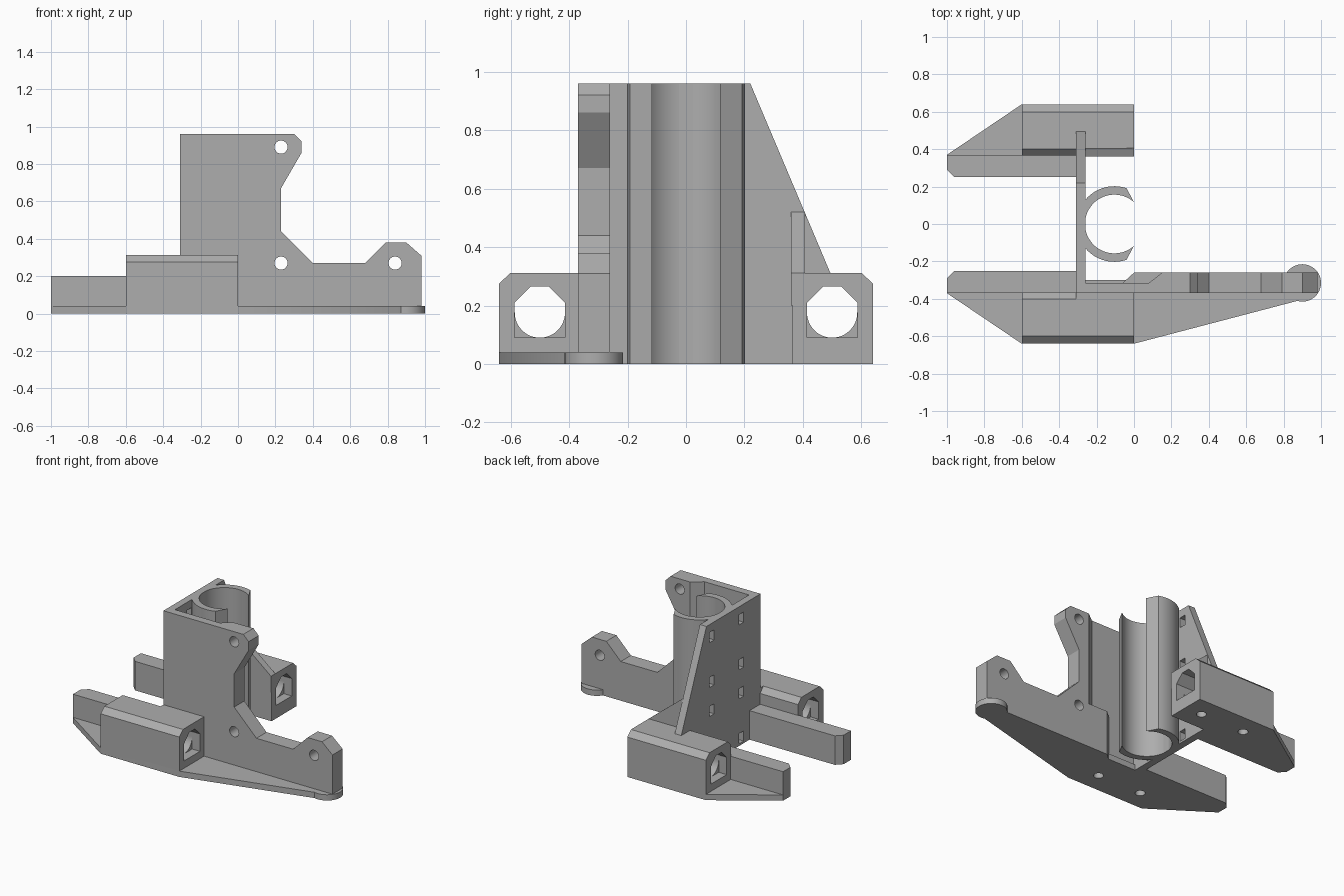
import bpy, bmesh, math
from mathutils import Vector

cube = bpy.data.objects.get("Cube")
if cube:
    bpy.data.objects.remove(cube, do_unlink=True)

grey = bpy.data.materials.new("plain_grey")
grey.use_nodes = True
COLOUR = (0.42, 0.42, 0.42, 1)
grey.diffuse_color = COLOUR
grey.node_tree.nodes["Principled BSDF"].inputs["Base Color"].default_value = COLOUR


def prism(name, outline, axis, lo, hi):
    """Extrude a 2D outline along an axis; the outline uses the other two axes in order."""
    def place(p, d):
        return {"x": (d, p[0], p[1]), "y": (p[0], d, p[1]), "z": (p[0], p[1], d)}[axis]
    bm = bmesh.new()
    face = bm.faces.new([bm.verts.new(place(p, lo)) for p in outline])
    ext = bmesh.ops.extrude_face_region(bm, geom=[face])
    step = Vector(place((0, 0), hi - lo))
    bmesh.ops.translate(bm, vec=step, verts=[v for v in ext["geom"] if isinstance(v, bmesh.types.BMVert)])
    bmesh.ops.recalc_face_normals(bm, faces=bm.faces)
    mesh = bpy.data.meshes.new(name)
    bm.to_mesh(mesh)
    bm.free()
    mesh.materials.append(grey)
    obj = bpy.data.objects.new(name, mesh)
    bpy.context.collection.objects.link(obj)
    return obj


def rect(a0, b0, a1, b1):
    return [(a0, b0), (a1, b0), (a1, b1), (a0, b1)]


def arc(cx, cy, r, start, end, n=32):
    steps = [math.radians(start + (end - start) * i / n) for i in range(n + 1)]
    return [(cx + r * math.cos(t), cy + r * math.sin(t)) for t in steps]


def circle(cx, cy, r, n=32):
    return arc(cx, cy, r, 0, 360, n)[:-1]


def cut(obj, cutters):
    """Subtract each cutter from the part."""
    bpy.context.view_layer.objects.active = obj
    for c in cutters:
        c.hide_render = True
        mod = obj.modifiers.new("cut", "BOOLEAN")
        mod.operation, mod.solver, mod.object = "DIFFERENCE", "EXACT", c
        bpy.ops.object.modifier_apply(modifier=mod.name)


def remove(cutters):
    for c in cutters:
        bpy.data.objects.remove(c, do_unlink=True)


# Front wall with two ears, bolt holes and a stepped relief on its inner side
front_wall = prism("front_wall", [
    (-.31, 0), (-.31, .96), (.30, .96), (.34, .92), (.34, .86), (.23, .67), (.23, .44),
    (.40, .27), (.68, .27), (.79, .38), (.90, .38), (.98, .31), (.98, 0)], "y", -.37, -.26)
tools = [prism("bolt_cutter", circle(x, z, .035), "y", -.5, -.1)
         for x, z in ((.23, .89), (.23, .27), (.84, .27))]
for end, far, z in ((-.06, .066, -.1), (.08, .226, .31)):
    tools.append(prism("relief_cutter",
                       [(-.26, -.315), (end, -.315), (far, -.2), (-.26, -.2)], "z", z, 1.1))
cut(front_wall, tools)
remove(tools)

# Back wall with a sloped edge and tie slots
back_wall = prism("back_wall", [(-.37, 0), (.37, 0), (.37, .29), (.503, .29), (.22, .96), (-.37, .96)],
                  "x", -.31, -.26)
tools = [prism("slot_cutter", rect(y - .025, z - .035, y + .025, z + .035), "x", -.4, -.2)
         for y in (-.16, .16) for z in (.87, .56, .36, .05)]
cut(back_wall, tools)
remove(tools)

# Open tube holder
CX = -.105
a_out = math.degrees(math.atan2(.19, .065))
a_in = math.degrees(math.atan2(.117, .105))
prism("tube_holder", arc(CX, 0, .202, a_out, 360 - a_out, 48)
      + arc(CX, 0, .157, 360 - a_in, a_in, 48), "z", 0, .96)

# Bearing blocks, rails and base plates on both sides
for s, side in ((-1, "front"), (1, "rear")):
    block = prism(side + "_bearing_block", [
        (s * .365, 0), (s * .64, 0), (s * .64, .275), (s * .60, .312),
        (s * .40, .312), (s * .365, .275)], "x", -.6, 0)
    outline = [(-1, s * .37), (-.6, s * .64), (0, s * .64)]
    if s < 0:
        outline += [(.87, -.412), (.97, -.33), (.97, -.30), (-1, -.30)]
    else:
        outline += [(0, .37)]
    plate = prism(side + "_base_plate", outline, "z", 0, .04)
    prism(side + "_rail", [(-.29, s * .25), (-.96, s * .25), (-1, s * .29),
                           (-1, s * .37), (-.29, s * .37)], "z", 0, .2)

    # Bearing bore with a square-bottomed mouth at both ends
    roof = [(s * .5 + y, z) for y, z in ((.086, .21), (.031, .265), (-.031, .265), (-.086, .21))]
    mouth = rect(s * .5 - .086, .09, s * .5 + .086, .09)[:2] + roof
    bore = arc(s * .5, .176, .086, 180, 360, 24) + roof
    tools = [prism("bore_cutter", bore, "x", -.7, .1),
             prism("mouth_cutter", mouth, "x", -.7, -.54),
             prism("mouth_cutter", mouth, "x", -.06, .1)]
    screws = [prism("screw_cutter", circle(x, s * .5, .032, 24), "z", -.1, .15) for x in (-.47, -.13)]
    cut(block, tools + screws)
    cut(plate, screws)
    remove(tools + screws)

# Fill between front block and wall, and the rear gusset
prism("front_block_fill", [(-.365, .2), (-.41, .312), (-.365, .312)], "x", -.31, 0)
prism("rear_gusset", [(-.27, .2), (0, .2), (0, .312), (-.26, .52), (-.27, .52)], "y", .36, .407)

# Round foot under the far end
prism("round_foot", circle(.9, -.315, .1, 48), "z", 0, .04)

# Smooth round surfaces while keeping sharp edges
for obj in bpy.context.scene.objects:
    if obj.type == "MESH":
        obj.data.polygons.foreach_set("use_smooth", [True] * len(obj.data.polygons))
        obj.data.set_sharp_from_angle(angle=math.radians(30))
